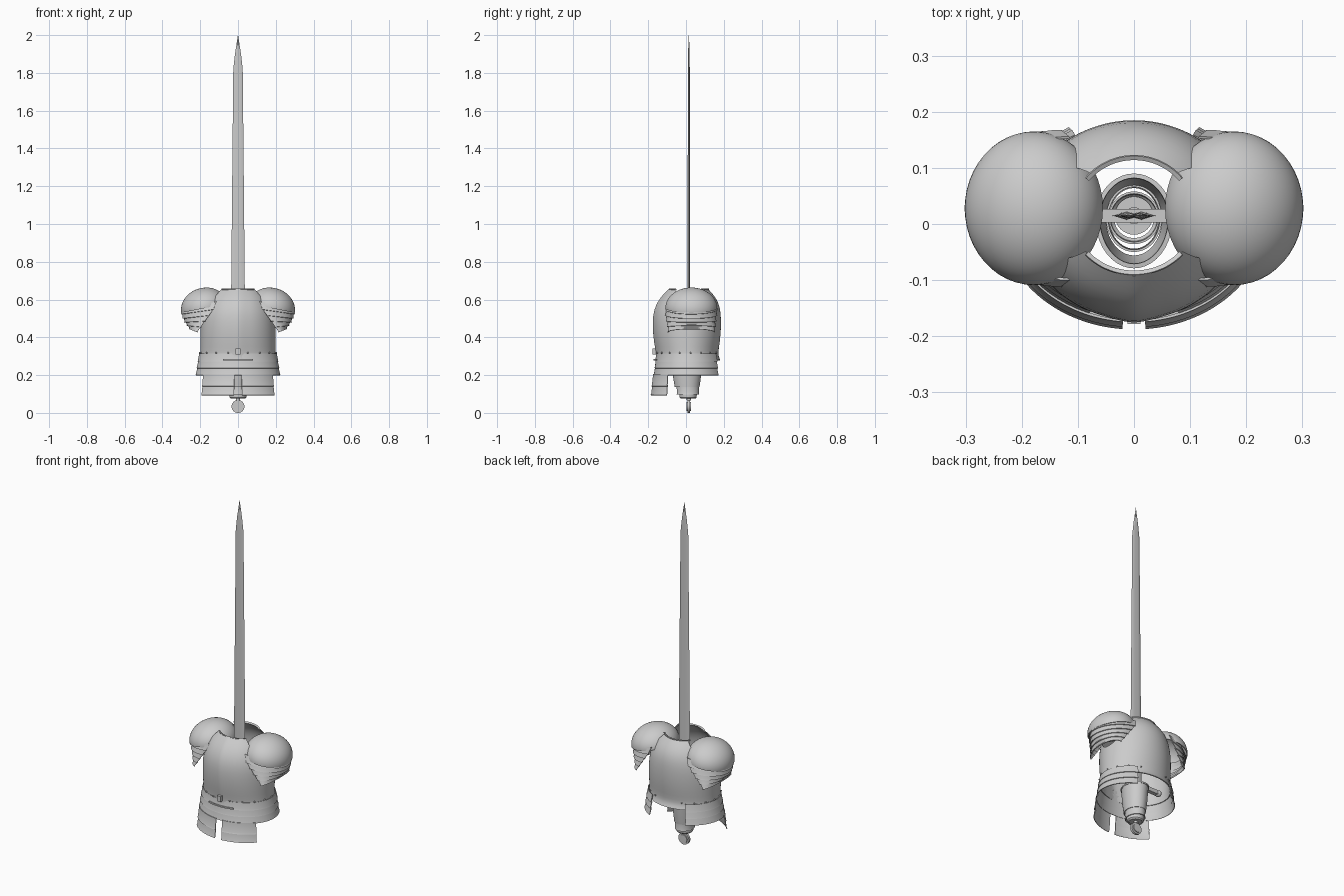
import bpy, bmesh
from math import sin, cos, radians, pi
from mathutils import Matrix, Vector

if "Cube" in bpy.data.objects:
    bpy.data.objects.remove(bpy.data.objects["Cube"])

CY = 0.01


def new_object(name, bm):
    me = bpy.data.meshes.new(name)
    bm.to_mesh(me)
    bm.free()
    ob = bpy.data.objects.new(name, me)
    bpy.context.collection.objects.link(ob)
    return ob


def finish(ob, thick=0, mirror=False, subsurf=0, cutter=None):
    if subsurf:
        ob.modifiers.new("smooth", 'SUBSURF').levels = subsurf
    if thick:
        m = ob.modifiers.new("thickness", 'SOLIDIFY')
        m.thickness, m.offset = thick, -1
    if cutter:
        m = ob.modifiers.new("cut", 'BOOLEAN')
        m.object, m.operation, m.solver = cutter, 'DIFFERENCE', 'EXACT'
    if mirror:
        ob.modifiers.new("mirror", 'MIRROR').use_mirror_merge = False
    bpy.ops.object.select_all(action='DESELECT')
    ob.select_set(True)
    bpy.context.view_layer.objects.active = ob
    bpy.ops.object.convert(target='MESH')
    bpy.ops.object.shade_smooth_by_angle(angle=radians(35))
    return ob


def grid(name, rows):
    """Quad sheet through rows of points, listed bottom to top."""
    bm = bmesh.new()
    vs = [[bm.verts.new(p) for p in r] for r in rows]
    for a, b in zip(vs, vs[1:]):
        for i in range(len(a) - 1):
            bm.faces.new((a[i], a[i + 1], b[i + 1], b[i]))
    bmesh.ops.remove_doubles(bm, verts=bm.verts, dist=1e-5)
    return new_object(name, bm)


def shell(name, rows, t0=-180, t1=180, n=64, keel=0):
    """Elliptical wall; rows are (z, half width, front y, back y), angle 0 is the front."""
    pts = []
    for z, rx, yf, yb in rows:
        row = []
        for i in range(n + 1):
            t = radians(t0 + (t1 - t0) * i / n)
            x, c = rx * sin(t), cos(t)
            y = CY - c * ((CY - yf) if c > 0 else (yb - CY))
            if c > 0:
                y -= keel * max(0, 1 - abs(x) / 0.05)
            row.append((x, y, z))
        pts.append(row)
    return grid(name, pts)


def box(name, lo, hi):
    bm = bmesh.new()
    bmesh.ops.create_cube(bm, size=1)
    lo, hi = Vector(lo), Vector(hi)
    for v in bm.verts:
        v.co = (lo + hi) / 2 + Vector(a * b for a, b in zip(v.co, hi - lo))
    return new_object(name, bm)


def cylinder(name, r1, r2, depth, matrix, seg=32):
    bm = bmesh.new()
    bmesh.ops.create_cone(bm, cap_ends=True, segments=seg, radius1=r1, radius2=r2,
                          depth=depth, matrix=matrix)
    return new_object(name, bm)


T = Matrix.Translation

# breastplate and backplate with arm openings
arm_cut = cylinder("arm_cutter", 1, 1, 1, T((0, 0.02, 0.585)) @ Matrix.Diagonal((0.6, 0.085, 0.12, 1))
                   @ Matrix.Rotation(pi / 2, 4, 'Y'), 48)
arm_cut.hide_render = True
torso = shell("cuirass", [
    (.28, .203, -.158, .182), (.30, .201, -.153, .172), (.325, .199, -.155, .171),
    (.38, .200, -.165, .180), (.45, .199, -.172, .186), (.52, .192, -.170, .185),
    (.57, .175, -.155, .177), (.61, .153, -.131, .158), (.64, .125, -.102, .132),
    (.655, .110, -.087, .118)], keel=.006)
finish(torso, .005, subsurf=1, cutter=arm_cut)
bpy.data.objects.remove(arm_cut)

# rolled neck edges, front and back
for name, a in (("front_neck_roll", 0), ("back_neck_roll", 180)):
    bottom = [(.651, .112, -.090, .121), (.655, .114, -.092, .123), (.659, .112, -.090, .121)]
    finish(shell(name, bottom, a - 50, a + 50, 32), .008)

# fauld lames, open at the back
edges = [.2, .237, .273, .312]
for i in range(3):
    f = (2 - i) / 2
    lame = [(edges[i], .214 + .011 * f, -.162 - .010 * f, .194 + .006 * f),
            (edges[i] + .006, .212 + .011 * f, -.160 - .010 * f, .192 + .006 * f),
            (edges[i + 1] + .003, .205 + .010 * f, -.156 - .008 * f, .184 + .006 * f)]
    finish(shell(f"fauld_lame_{i + 1}", lame, -149, 149), .004)

# tassets hanging left and right of the front gap
for i, (z0, z1, d) in enumerate(((.095, .148, .004), (.142, .205, 0))):
    rows = [(z0, .234 + d, -.184 - d, .2), (z0 + .006, .231 + d, -.181 - d, .2),
            (z1, .225 + d, -.175 - d, .2)]
    finish(shell(f"tasset_lame_{i + 1}", rows, 5, 55, 20), .004, mirror=True)

# front buckle and waist strap
finish(box("buckle", (-.012, -.178, .31), (.012, -.155, .342)))
finish(shell("waist_strap", [(.277, .212, -.172, .19), (.285, .212, -.172, .19)], -22, 22, 16), .006)

# waist rivets
bm = bmesh.new()
for t in range(15, 175, 20):
    c = cos(radians(t))
    p = (.203 * sin(radians(t)), CY - c * (.169 if c > 0 else .166), .318)
    bmesh.ops.create_icosphere(bm, subdivisions=1, radius=.005, matrix=T(p))
finish(new_object("waist_rivets", bm), mirror=True)

# shoulder domes: tilted ellipsoids cut open underneath
bm = bmesh.new()
M = T((.178, .028, .556)) @ Matrix.Rotation(radians(16), 4, 'Y') @ Matrix.Diagonal((.125, .137, .106, 1))
bmesh.ops.create_uvsphere(bm, u_segments=48, v_segments=28, radius=1, matrix=M)
bmesh.ops.bisect_plane(bm, geom=bm.verts[:] + bm.edges[:] + bm.faces[:], dist=1e-6,
                       plane_co=(.2, 0, .55), plane_no=(.2, 0, 1), clear_inner=True)
finish(new_object("shoulder_dome", bm), .004, mirror=True)

# overlapping shoulder lames: (outer x, outer z, inner x, inner z, half depth)
levels = [(.297, .550, .115, .585, .133), (.299, .523, .128, .548, .137), (.292, .500, .150, .517, .135),
          (.282, .480, .172, .486, .131), (.270, .462, .194, .455, .127), (.257, .444, .214, .427, .123)]


def arc(xo, zo, xi, zi, ay, grow=0.0, lift=0.0):
    out = []
    for i in range(33):
        p = radians(-90 + 180 * i / 32)
        c = cos(p)
        out.append((xi + (xo + grow - xi) * c, .028 + (ay + grow) * sin(p), zi + (zo - zi) * c + lift))
    return out


for i, (top, low) in enumerate(zip(levels, levels[1:])):
    rows = [arc(*low, .003), arc(*low, .001, .005), arc(*top, -.005, .004)]
    finish(grid(f"shoulder_lame_{i + 1}", rows), .004, mirror=True)

# sword blade: hollowed diamond section tapering to a point
SY = .015
rows = []
for z, w, h in ((.31, .039, .0075), (.65, .036, .007), (1.2, .031, .006), (1.82, .025, .005),
                (1.90, .016, .004), (1.97, .005, .002), (2.0, .0004, .0003)):
    sec = [(-1, 0), (-.35, -1), (0, -.55), (.35, -1), (1, 0), (.35, 1), (0, .55), (-.35, 1), (-1, 0)]
    rows.append([(w * a, SY + h * b, z) for a, b in sec])
blade = grid("blade", rows)
finish(blade)

# crossguard, grip and disc pommel
finish(box("crossguard", (-.15, SY - .012, .295), (.15, SY + .012, .318)))
bm = bmesh.new()
bmesh.ops.create_uvsphere(bm, u_segments=20, v_segments=12, radius=.018, matrix=T((.155, SY, .306)))
finish(new_object("crossguard_tip", bm), mirror=True)
finish(cylinder("grip", .011, .015, .235, T((0, SY, .183)), 20))
turn = Matrix.Rotation(pi / 2, 4, 'X')
finish(cylinder("pommel", .034, .034, .014, T((0, SY, .034)) @ turn, 40))
finish(cylinder("pommel_face", .024, .024, .024, T((0, SY, .034)) @ turn, 32))

# hand guard cup around the grip, built of stepped cuffs
finish(shell("cup_lower", [(.075, .038, -.028, .050), (.082, .045, -.034, .056), (.105, .046, -.036, .058)],
             n=40), .004)
finish(shell("cup_middle", [(.098, .050, -.050, .070), (.104, .048, -.048, .068), (.148, .050, -.050, .070)],
             n=40), .004)
finish(shell("cup_upper", [(.138, .054, -.060, .072), (.20, .060, -.070, .080), (.285, .066, -.075, .086)],
             n=40), .004)
finish(shell("cup_rim", [(.278, .068, -.078, .089), (.286, .069, -.079, .090)], n=40), .008)
finish(cylinder("cup_floor", .034, .034, .006, T((0, SY, .080)), 32))
